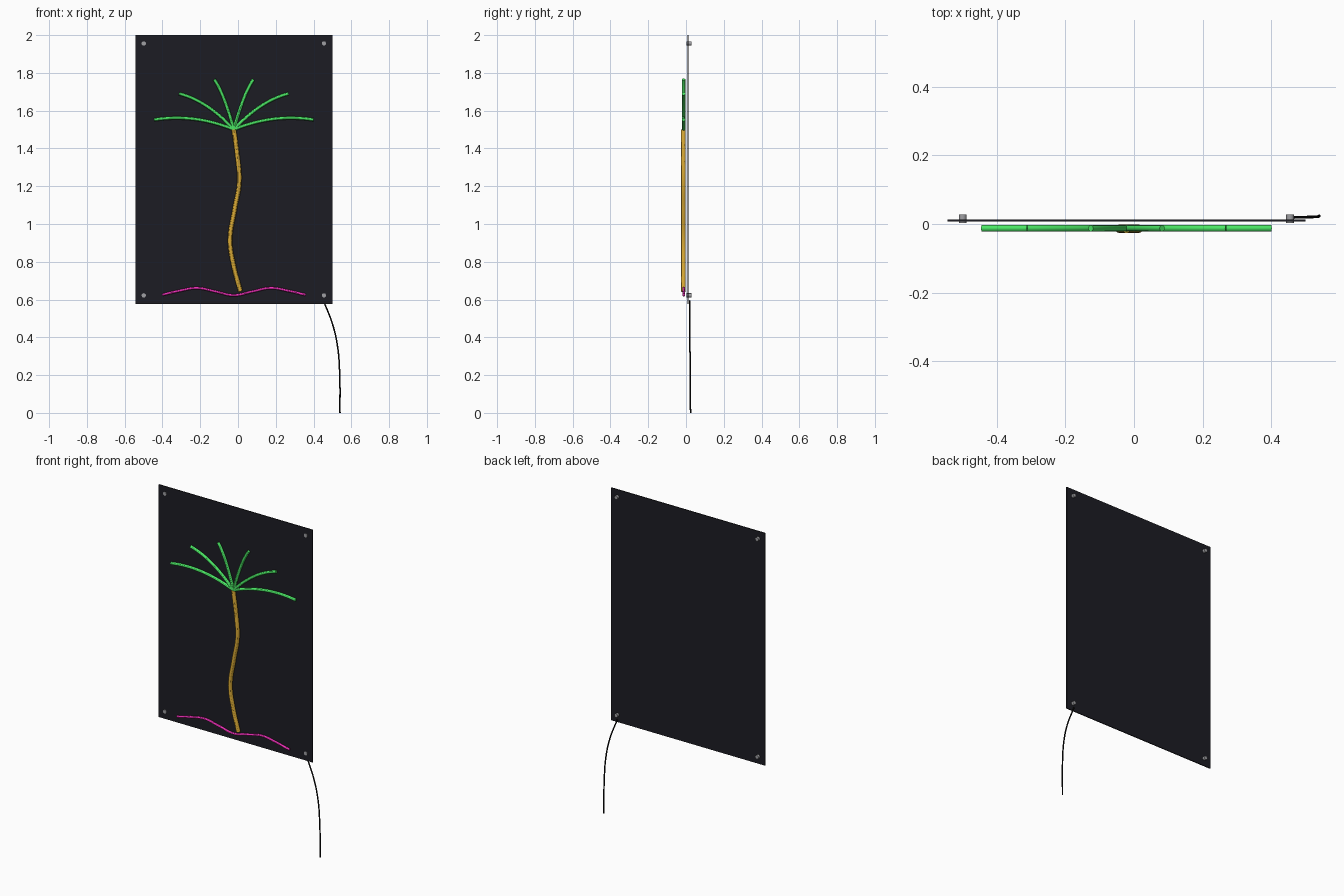
import bpy
from math import pi

if "Cube" in bpy.data.objects:
    bpy.data.objects.remove(bpy.data.objects["Cube"])

CX = -0.022          # centre line of panel and palm
TUBE_Y = -0.0125     # plane of the light tubes


def material(name, rgb):
    m = bpy.data.materials.new(name)
    m.diffuse_color = (*rgb, 1)
    m.use_nodes = True
    m.node_tree.nodes["Principled BSDF"].inputs["Base Color"].default_value = m.diffuse_color
    return m


PANEL = material("dark_acrylic", (0.012, 0.012, 0.017))
GREEN = material("green_tube", (0.07, 0.8, 0.13))
AMBER = material("amber_tube", (0.7, 0.4, 0.035))
PINK = material("pink_tube", (0.88, 0.03, 0.5))
BLACK = material("black_rubber", (0.004, 0.004, 0.004))
STEEL = material("steel", (0.35, 0.35, 0.37))


def finish(ob, name, mat):
    ob.name = name
    ob.data.materials.clear()
    ob.data.materials.append(mat)


def tube(name, pts, radius, mat, control=None):
    """Round capped tube through pts, or a quadratic arc when control is given."""
    cu = bpy.data.curves.new(name, "CURVE")
    cu.dimensions = "3D"
    cu.bevel_depth = radius
    cu.bevel_resolution = 4
    cu.use_fill_caps = True
    cu.resolution_u = 24 if control else 10
    sp = cu.splines.new("BEZIER")
    sp.bezier_points.add(len(pts) - 1)
    for bp, p in zip(sp.bezier_points, pts):
        bp.co = p
        bp.handle_left_type = bp.handle_right_type = "FREE" if control else "AUTO"
        if control:
            h = [a + (c - a) * 2 / 3 for a, c in zip(p, control)]
            bp.handle_left = bp.handle_right = h
    ob = bpy.data.objects.new(name, cu)
    bpy.context.collection.objects.link(ob)
    bpy.ops.object.select_all(action="DESELECT")
    bpy.context.view_layer.objects.active = ob
    ob.select_set(True)
    bpy.ops.object.convert(target="MESH")
    ob = bpy.context.object
    bpy.ops.object.shade_smooth_by_angle()
    finish(ob, name, mat)


# Backing panel
bpy.ops.mesh.primitive_cube_add(size=1, location=(CX, 0.01, 1.2885))
bpy.context.object.scale = (1.043, 0.006, 1.423)
finish(bpy.context.object, "back_panel", PANEL)

# Corner standoffs
for side, sx in (("left", -1), ("right", 1)):
    for level, z in (("lower", 0.622), ("upper", 1.956)):
        bpy.ops.mesh.primitive_cylinder_add(
            vertices=16, radius=0.0115, depth=0.025,
            location=(CX + sx * 0.477, 0.0155, z), rotation=(pi / 2, 0, 0))
        bpy.ops.object.shade_smooth_by_angle()
        finish(bpy.context.object, f"standoff_{level}_{side}", STEEL)

# Trunk
trunk = [(0.013, 0.643), (-0.023, 0.78), (-0.042, 0.915), (-0.018, 1.075),
         (0.007, 1.225), (-0.003, 1.36), (CX, 1.5)]
tube("trunk", [(x, -0.014, z) for x, z in trunk], 0.0125, AMBER)

# Fronds, mirrored about the trunk
for i, (dx, z) in enumerate(((0.422, 1.552), (0.29, 1.69), (0.104, 1.765))):
    for side, sx in (("left", -1), ("right", 1)):
        tube(f"frond_{side}_{i + 1}",
             [(CX, TUBE_Y, 1.5), (CX + sx * dx, TUBE_Y, z)], 0.0092, GREEN,
             control=(CX + sx * dx / 2, TUBE_Y, (1.5 + z) / 2 + 0.06))

# Wavy ground line
ground = [(-0.38, 0.625), (-0.285, 0.647), (-0.195, 0.661), (-0.1, 0.643), (0, 0.623),
          (0.1, 0.643), (0.195, 0.661), (0.285, 0.647), (0.38, 0.625)]
tube("ground_wave", [(CX + x, TUBE_Y, z) for x, z in ground], 0.0072, PINK)

# Power cable
tube("power_cable", [(0.452, 0.019, 0.595), (0.502, 0.02, 0.465), (0.528, 0.021, 0.345),
                     (0.538, 0.022, 0.215), (0.54, 0.024, 0.0)], 0.004, BLACK)
